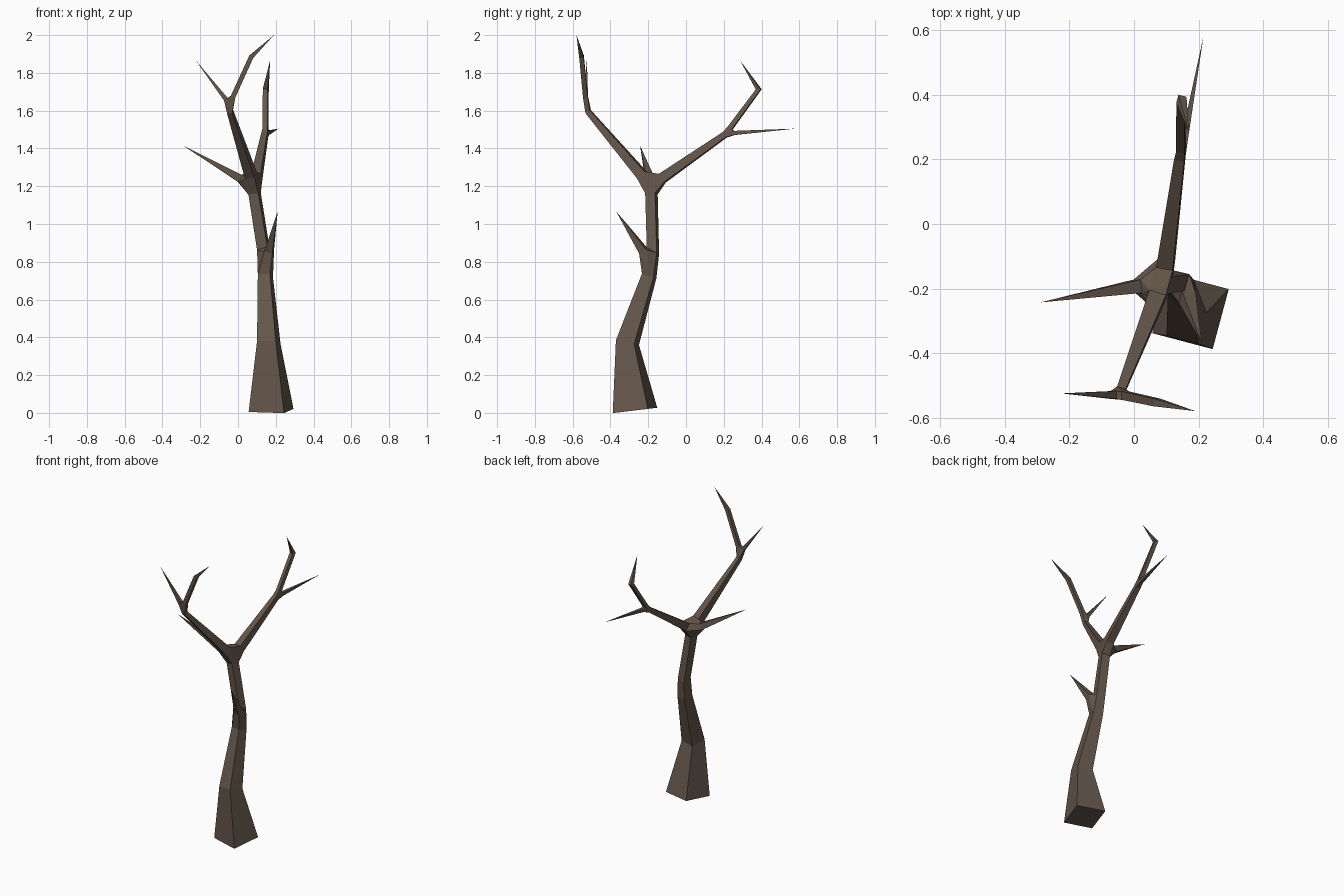
import bpy, bmesh
from mathutils import Vector

if "Cube" in bpy.data.objects:
    bpy.data.objects.remove(bpy.data.objects["Cube"])

bm = bmesh.new()
SIDE = Vector((0.966, -0.259, 0))   # trunk is turned about 15 degrees
Y = Vector((0, 1, 0))


def ring(c, half, normal, ref=SIDE):
    """Square cross-section at c, perpendicular to normal."""
    c, n = Vector(c), Vector(normal).normalized()
    u = (ref - n * ref.dot(n)).normalized()
    v = n.cross(u)
    return [bm.verts.new(c + half * (u * a + v * b))
            for a, b in ((-1, -1), (1, -1), (1, 1), (-1, 1))]


def skin(a, b):
    for i in range(4):
        j = (i + 1) % 4
        bm.faces.new((a[i], a[j], b[j], b[i]))


def limb(points, ref=SIDE, tip=None):
    """Tapered square limb through (centre, half width); optional pointed tip."""
    path = [Vector(p) for p, _ in points] + ([Vector(tip)] if tip else [])
    rings = []
    for i, (p, h) in enumerate(points):
        d = Vector()
        if i > 0:
            d += (path[i] - path[i - 1]).normalized()
        if i < len(path) - 1:
            d += (path[i + 1] - path[i]).normalized()
        rings.append(ring(p, h, d, ref))
    for a, b in zip(rings, rings[1:]):
        skin(a, b)
    if tip:
        t = bm.verts.new(tip)
        r = rings[-1]
        for i in range(4):
            bm.faces.new((r[i], r[(i + 1) % 4], t))
    return rings[0], rings[-1]


def joint(*rings):
    """Hull joining several limb ends, left open where the limbs attach."""
    out = bmesh.ops.convex_hull(bm, input=[v for r in rings for v in r])
    faces = {g for g in out["geom"] if isinstance(g, bmesh.types.BMFace)}
    caps = [f for f in faces if any(all(v in r for v in f.verts) for r in rings)]
    bmesh.ops.delete(bm, geom=caps, context="FACES_ONLY")


# Trunk
t0 = ring((0.175, -0.27, 0.013), 0.097, (0, -0.12, 1))
t1 = ring((0.163, -0.31, 0.372), 0.051, (0, 0.2, 1))
t2 = ring((0.145, -0.195, 0.725), 0.033, (0, 0.33, 1))
t3 = ring((0.136, -0.175, 0.855), 0.029, (0, 0.4, 1))
t4 = ring((0.088, -0.183, 1.16), 0.027, (-0.15, 0, 1))
bm.faces.new(t0[::-1])
skin(t0, t1)
skin(t1, t2)
skin(t3, t4)

# Short stub on the trunk
stub, _ = limb([((0.165, -0.228, 0.86), 0.022)], tip=(0.21, -0.37, 1.067))
joint(t2, t3, stub)

# Main fork: left spike, front branch, back branch
left, _ = limb([((0.012, -0.193, 1.24), 0.021)], Y, (-0.29, -0.243, 1.415))
front, front_end = limb([((0.068, -0.232, 1.258), 0.027),
                         ((-0.042, -0.518, 1.595), 0.014)])
back, back_end = limb([((0.098, -0.125, 1.243), 0.026),
                       ((0.142, 0.205, 1.472), 0.016)])
joint(t4, left, front, back)

# Front twigs
fa, _ = limb([((-0.064, -0.53, 1.66), 0.012)], Y, (-0.225, -0.525, 1.868))
fb, _ = limb([((-0.027, -0.532, 1.672), 0.013),
              ((0.07, -0.553, 1.885), 0.012)], Y, (0.19, -0.58, 2.0))
joint(front_end, fa, fb)

# Back twigs
ba, _ = limb([((0.155, 0.255, 1.482), 0.011)], tip=(0.215, 0.58, 1.505))
bb, _ = limb([((0.146, 0.232, 1.505), 0.013),
              ((0.147, 0.385, 1.713), 0.013)], tip=(0.17, 0.285, 1.868))
joint(back_end, ba, bb)

bmesh.ops.recalc_face_normals(bm, faces=bm.faces)
mesh = bpy.data.meshes.new("bare_tree")
bm.to_mesh(mesh)
bm.free()
tree = bpy.data.objects.new("bare_tree", mesh)
bpy.context.collection.objects.link(tree)

# Bark colour
bark = bpy.data.materials.new("bark")
bark.diffuse_color = (0.13, 0.095, 0.07, 1)
bark.use_nodes = True
bark.node_tree.nodes["Principled BSDF"].inputs["Base Color"].default_value = bark.diffuse_color
mesh.materials.append(bark)
